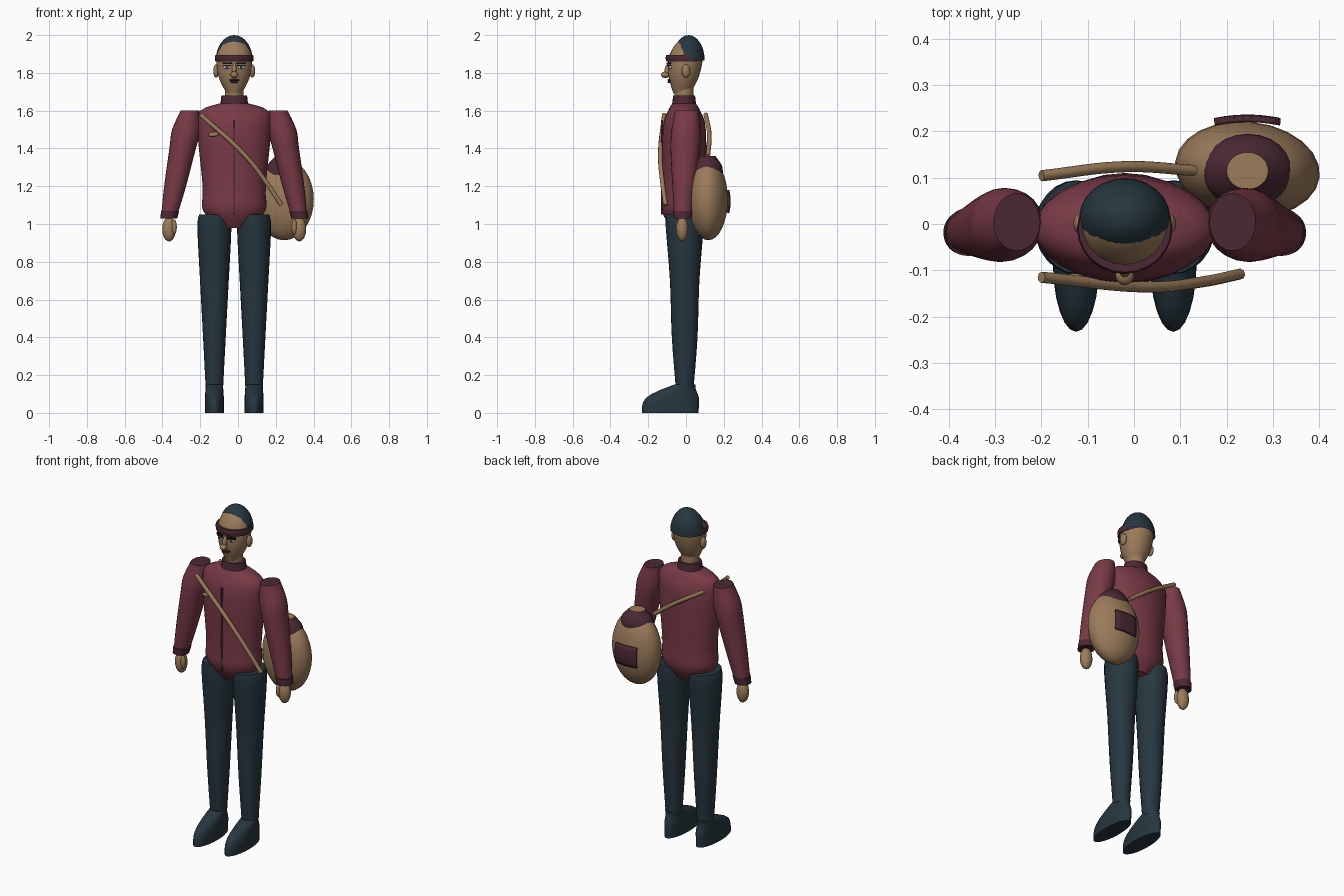
import bpy
import bmesh
from math import radians, cos, sin, tau
from mathutils import Matrix, Vector
from mathutils.geometry import interpolate_bezier

old_cube = bpy.data.objects.get("Cube")
if old_cube:
    bpy.data.objects.remove(old_cube)

# The body's middle plane; the bag hangs out past it on the left
CENTRE = -.02


def make_material(name, red, green, blue):
    material = bpy.data.materials.new(name)
    material.use_nodes = True
    colour = (red, green, blue, 1)
    material.diffuse_color = colour
    shader = material.node_tree.nodes["Principled BSDF"]
    shader.inputs["Base Color"].default_value = colour
    return material


JACKET = make_material("maroon cloth", .19, .042, .062)
TRIM = make_material("dark plum trim", .07, .022, .034)
TAN = make_material("tan skin and canvas", .33, .2, .105)
NAVY = make_material("dark navy", .02, .037, .05)
BLACK = make_material("black", .01, .01, .01)
WHITE = make_material("eye white", .6, .6, .6)
BLUE = make_material("iris blue", .05, .12, .3)


def finish(name, bm, *materials):
    """Turn a bmesh into a smooth object that keeps its hard edges."""
    bmesh.ops.recalc_face_normals(bm, faces=bm.faces)
    mesh = bpy.data.meshes.new(name)
    bm.to_mesh(mesh)
    bm.free()
    for material in materials:
        mesh.materials.append(material)
    for face in mesh.polygons:
        face.use_smooth = True
    mesh.set_sharp_from_angle(angle=radians(45))
    obj = bpy.data.objects.new(name, mesh)
    bpy.context.collection.objects.link(obj)
    return obj


def smooth_rings(rings, steps=4):
    """Fill in rings so the outline flows evenly through the given ones."""
    keys = [Vector(ring) for ring in rings]
    last = len(keys) - 1
    slopes = [(keys[min(i + 1, last)] - keys[max(i - 1, 0)]) / 6 for i in range(last + 1)]
    flowing = [keys[0]]
    for i in range(last):
        start, end = keys[i], keys[i + 1]
        flowing += interpolate_bezier(start, start + slopes[i],
                                      end - slopes[i + 1], end, steps + 1)[1:]
    return flowing


def loft(name, rings, material, spine=lambda z: (0, -.01), cap=None, sides=24):
    """Skin ellipses given as (height, half width, half depth) along a spine."""
    bm = bmesh.new()
    loops = []
    for z, width, depth in smooth_rings(rings):
        x, y = spine(z)
        turns = [tau * i / sides for i in range(sides)]
        loops.append([bm.verts.new((CENTRE + x + width * cos(turn), y + depth * sin(turn), z))
                      for turn in turns])
    for low, high in zip(loops, loops[1:]):
        for i in range(sides):
            bm.faces.new((low[i - 1], low[i], high[i], high[i - 1]))
    bm.faces.new(loops[0])
    bm.faces.new(loops[-1]).material_index = 1 if cap else 0
    return finish(name, bm, material, cap or material)


def place(bm, size, turn, axis, x, y, z):
    bm.transform(Matrix.Translation((x, y, z))
                 @ Matrix.Rotation(radians(turn), 4, axis)
                 @ Matrix.Diagonal((*size, 1)))


def ball(name, material, x, y, z, size, turn=0, axis="Z", half=False):
    """Ellipsoid by its half sizes; half keeps only the upper part."""
    bm = bmesh.new()
    bmesh.ops.create_uvsphere(bm, u_segments=24, v_segments=16, radius=1)
    if half:
        everything = bm.verts[:] + bm.edges[:] + bm.faces[:]
        cut = bmesh.ops.bisect_plane(bm, geom=everything, plane_co=(0, 0, 0),
                                     plane_no=(0, 0, 1), clear_inner=True)
        rim = [e for e in cut["geom_cut"] if isinstance(e, bmesh.types.BMEdge)]
        bmesh.ops.holes_fill(bm, edges=rim)
    place(bm, size, turn, axis, x, y, z)
    return finish(name, bm, material)


def slab(name, material, x, y, z, size, turn=0):
    bm = bmesh.new()
    bmesh.ops.create_cube(bm, size=1)
    place(bm, size, turn, "Z", x, y, z)
    return finish(name, bm, material)


def strap(name, depth, points):
    """Round strap through (x, z) points, wrapped around the chest."""
    curve = bpy.data.curves.new(name, "CURVE")
    curve.dimensions = "3D"
    curve.bevel_depth = .012
    curve.bevel_resolution = 2
    curve.use_fill_caps = True
    spline = curve.splines.new("BEZIER")
    spline.bezier_points.add(len(points) - 1)
    for knot, (x, z) in zip(spline.bezier_points, points):
        knot.co = (x, depth * (1 - 4 * x * x), z)
        knot.handle_left_type = knot.handle_right_type = "AUTO"
    curve.materials.append(TAN)
    obj = bpy.data.objects.new(name, curve)
    bpy.context.collection.objects.link(obj)


# Jacket body, collar, zip and badge
loft("jacket_body", [(.98, .07, .07), (1.07, .165, .117), (1.2, .167, .116),
                     (1.5, .195, .115), (1.6, .178, .085), (1.64, .07, .06)], JACKET)
loft("collar", [(1.61, .08, .07), (1.64, .073, .063), (1.68, .068, .058)], TRIM)
slab("jacket_zip", TRIM, CENTRE, -.127, 1.3, (.01, .009, .5))
ball("chest_badge", TAN, -.13, -.115, 1.475, (.028, .008, .013), -5, "Y")

# Limbs, mirrored about the middle plane
for label, side in (("right", -1), ("left", 1)):

    def arm_line(z):
        return side * (.553 - .2 * z), .04 * (z - 1.5)

    def leg_line(z):
        return side * .105, -.007

    def shoe_line(z):
        return side * .105, -.083 + 23 * z ** 3

    loft(label + "_sleeve", [(1.04, .042, .045), (1.2, .058, .06), (1.4, .07, .078),
                             (1.5, .076, .077), (1.6, .05, .062)], JACKET, arm_line, TRIM)
    loft(label + "_cuff", [(1.03, .045, .048), (1.07, .048, .052)], TRIM, arm_line)
    ball(label + "_hand", TAN, CENTRE + side * .345, -.02, .973, (.036, .032, .065))
    ball(label + "_thumb", TAN, CENTRE + side * .318, -.04, .985, (.014, .015, .04))
    loft(label + "_trouser_leg", [(.13, .046, .047), (.4, .06, .068), (.7, .076, .078),
                                  (.98, .09, .1), (1.05, .08, .1)], NAVY, leg_line)
    loft(label + "_shoe", [(0, .05, .15), (.08, .05, .14), (.15, .045, .055)],
         NAVY, shoe_line)

# Head, hair and headband
loft("neck", [(1.64, .05, .05), (1.75, .05, .05)], TAN)
loft("head", [(1.69, .04, .045), (1.78, .083, .08), (1.88, .094, .09),
              (1.95, .068, .062), (1.98, .03, .03)], TAN, lambda z: (0, .1 * (z - 1.9)))
ball("hair", NAVY, CENTRE, .014, 1.865, (.098, .085, .135), half=True)
loft("headband", [(1.86, .1, .094), (1.88, .103, .098), (1.895, .1, .094)], TRIM)

# Face
ball("nose_bridge", TAN, CENTRE, -.094, 1.815, (.013, .02, .038), -12, "X")
ball("nose_tip", TAN, CENTRE, -.11, 1.79, (.02, .022, .017), 0)
for part, z, width in (("upper_lip", 1.762, .028), ("lower_lip", 1.752, .02)):
    ball(part, TRIM, CENTRE, -.087, z, (width, .011, .006))
for label, side in (("right", -1), ("left", 1)):
    ball(label + "_ear", TAN, CENTRE + side * .096, 0, 1.81, (.015, .022, .035))
    x, z, turn = CENTRE + side * .038, 1.83, side * 20
    ball(label + "_eye", WHITE, x, -.083, z, (.02, .009, .01), turn)
    ball(label + "_iris", BLUE, x, -.09, z, (.008, .004, .009), turn)
    ball(label + "_pupil", BLACK, x, -.093, z, (.004, .003, .005), turn)
    slab(label + "_lashes", BLACK, x, -.09, z + .01, (.044, .009, .005), turn)
    slab(label + "_brow", BLACK, x, -.091, z + .02, (.05, .009, .008), turn)

# Shoulder bag with a gathered neck and a curved patch on its back
ball("bag", TAN, .245, .118, 1.13, (.157, .103, .216), -6)
loft("bag_neck", [(1.26, .1, .08), (1.31, .09, .075), (1.36, .045, .04)],
     TRIM, lambda z: (.265, .115), TAN)
bm = bmesh.new()
bmesh.ops.create_grid(bm, x_segments=6, y_segments=6, size=.5)
for vert in bm.verts:
    across, up, _ = vert.co
    bulge = .03 * (across ** 2 + up ** 2)
    vert.co = (.245 + .142 * across, .232 - bulge, 1.12 + .12 * up)
patch = finish("bag_patch", bm, TRIM)
thickness = patch.modifiers.new("thickness", "SOLIDIFY")
thickness.thickness = .009
thickness.offset = 0

# Straps across the chest and the back
strap("front_strap", -.137, [(-.2, 1.58), (.04, 1.36), (.15, 1.22), (.23, 1.1)])
strap("back_strap", .124, [(-.2, 1.58), (-.02, 1.47), (.13, 1.36)])
